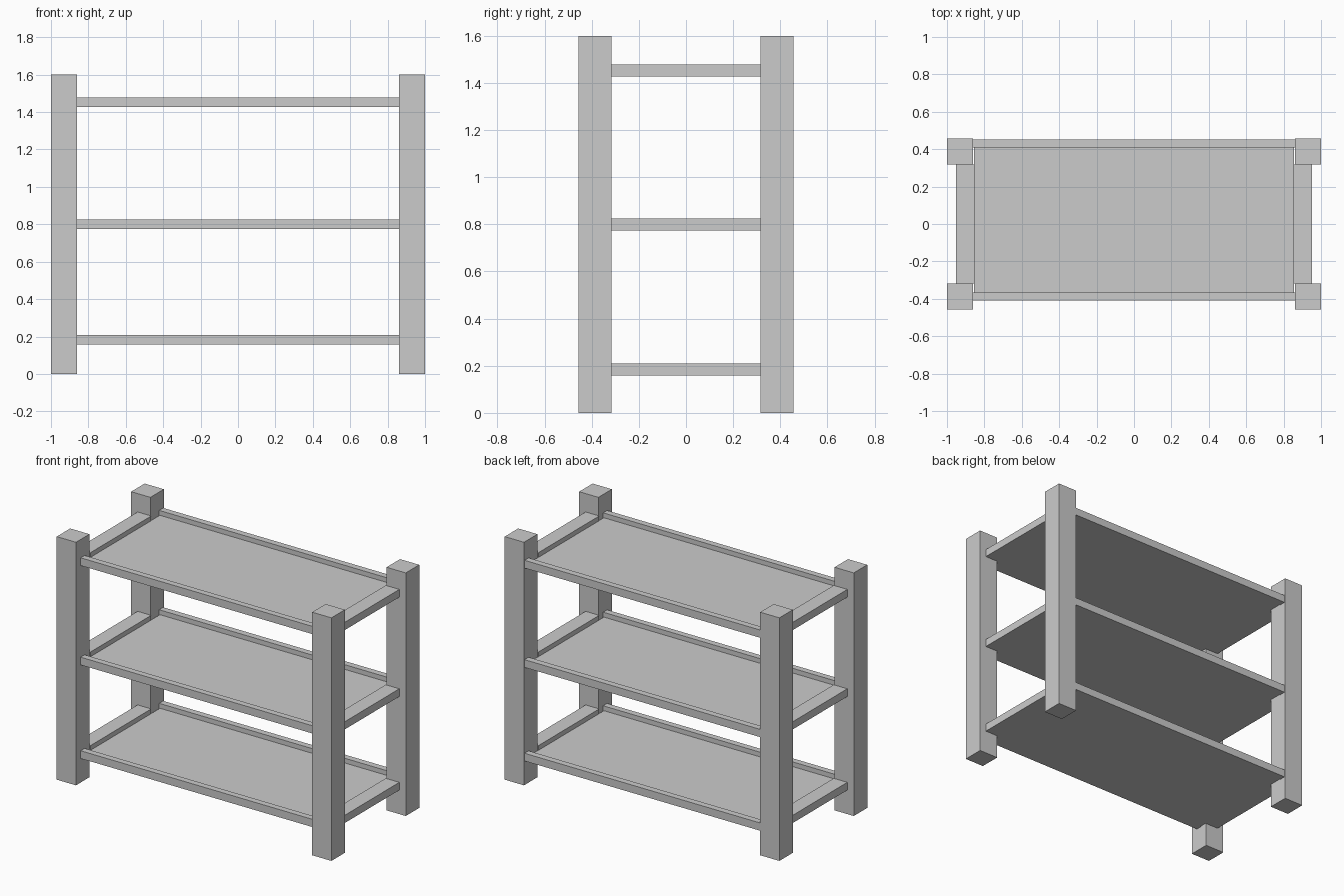
import bpy, bmesh

if "Cube" in bpy.data.objects:
    bpy.data.objects.remove(bpy.data.objects["Cube"])

LEG = 0.14            # square leg section
X, Y, H = 1.0, 0.457, 1.6
RAIL_H = 0.051


def box(name, x0, x1, y0, y1, z0, z1):
    bm = bmesh.new()
    bmesh.ops.create_cube(bm, size=1)
    for v in bm.verts:
        v.co = ((x1 - x0) * v.co.x, (y1 - y0) * v.co.y, (z1 - z0) * v.co.z)
    me = bpy.data.meshes.new(name)
    bm.to_mesh(me)
    bm.free()
    ob = bpy.data.objects.new(name, me)
    ob.location = ((x0 + x1) / 2, (y0 + y1) / 2, (z0 + z1) / 2)
    bpy.context.collection.objects.link(ob)
    return ob


# Four corner legs
for sx, side in ((-1, "left"), (1, "right")):
    for sy, end in ((-1, "front"), (1, "back")):
        xs = sorted((sx * X, sx * (X - LEG)))
        ys = sorted((sy * Y, sy * (Y - LEG)))
        box(f"{end}_{side}_leg", *xs, *ys, 0, H)

# Three shelves: long rails, end rails and a recessed panel flush underneath
xi, yi = X - LEG, Y - LEG
for level, z in (("bottom", 0.158), ("middle", 0.774), ("top", 1.428)):
    top = z + RAIL_H
    box(f"{level}_front_rail", -xi, xi, -0.408, -0.367, z, top)
    box(f"{level}_back_rail", -xi, xi, 0.409, 0.451, z, top)
    for s, side in ((-1, "left"), (1, "right")):
        xs = sorted((s * 0.854, s * 0.953))
        box(f"{level}_{side}_end_rail", *xs, -yi, yi, z, top)
    box(f"{level}_shelf_panel", -0.855, 0.855, -0.367, 0.409, z, z + 0.02)
